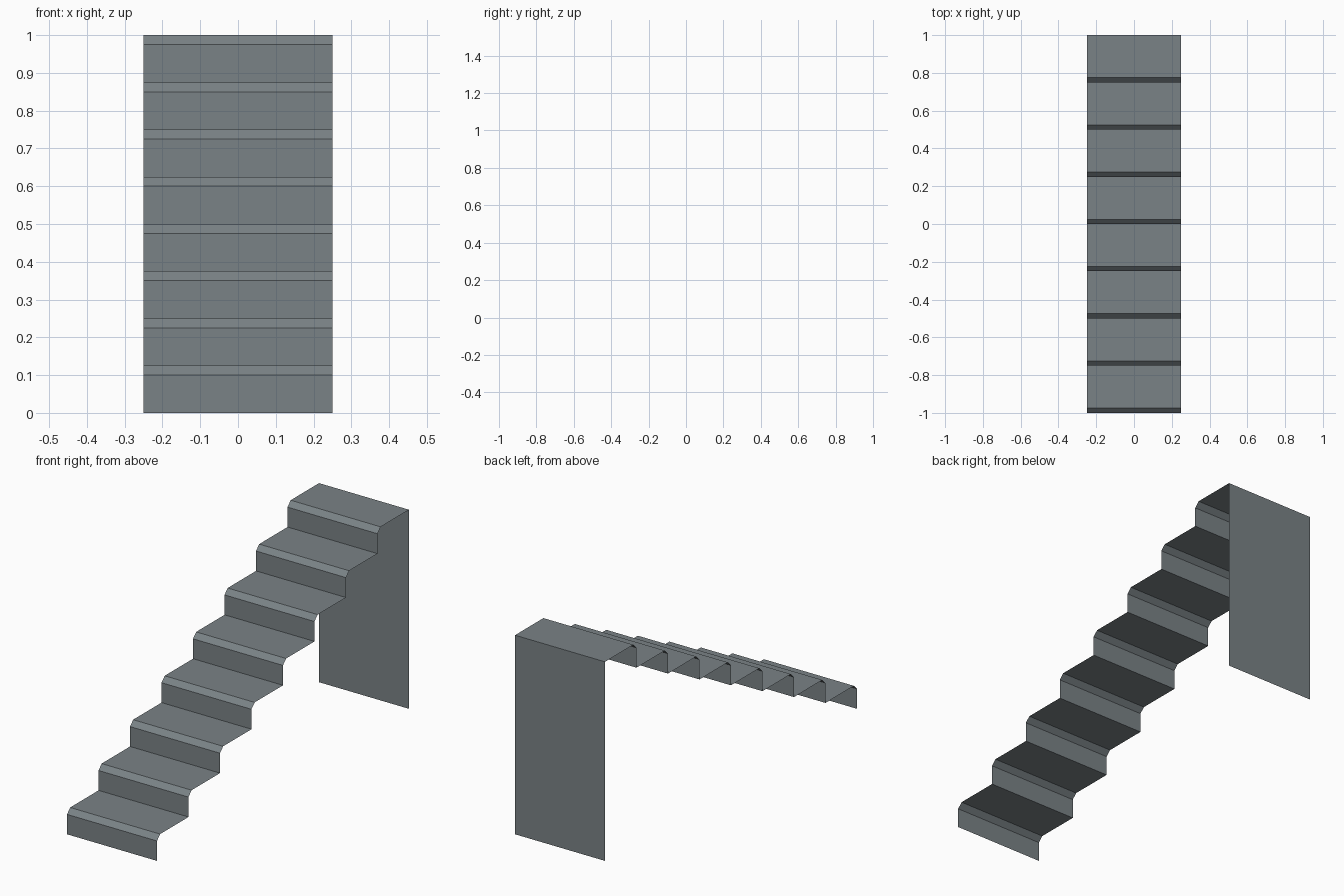
import bpy

if "Cube" in bpy.data.objects:
    bpy.data.objects.remove(bpy.data.objects["Cube"])

STEPS = 8
HALF_WIDTH = 0.25
RUN, RISE = 0.25, 0.125
CHAMFER = 0.025

# One flat grey for the whole model
grey = bpy.data.materials.new("slate grey")
grey.diffuse_color = (0.195, 0.225, 0.24, 1.0)
grey.use_nodes = True
grey.node_tree.nodes["Principled BSDF"].inputs["Base Color"].default_value = grey.diffuse_color


def sheet(name, profile):
    """Sweep a (y, z) profile across the width as a single-sided open sheet."""
    verts = [(x, y, z) for y, z in profile for x in (-HALF_WIDTH, HALF_WIDTH)]
    faces = [(2 * i, 2 * i + 1, 2 * i + 3, 2 * i + 2) for i in range(len(profile) - 1)]
    mesh = bpy.data.meshes.new(name)
    mesh.from_pydata(verts, [], faces)
    mesh.materials.append(grey)
    mesh.update()
    obj = bpy.data.objects.new(name, mesh)
    bpy.context.collection.objects.link(obj)
    return obj


# Stair flight: riser, chamfered nosing and tread for each step
profile = [(-1.0, 0.0)]
for i in range(STEPS):
    y, top = -1.0 + i * RUN, (i + 1) * RISE
    profile += [(y, top - CHAMFER), (y + CHAMFER, top), (y + RUN, top)]
sheet("stair_flight", profile)

# Back wall dropping from the top tread to the floor
sheet("back_wall", [(1.0, 1.0), (1.0, 0.0)])
